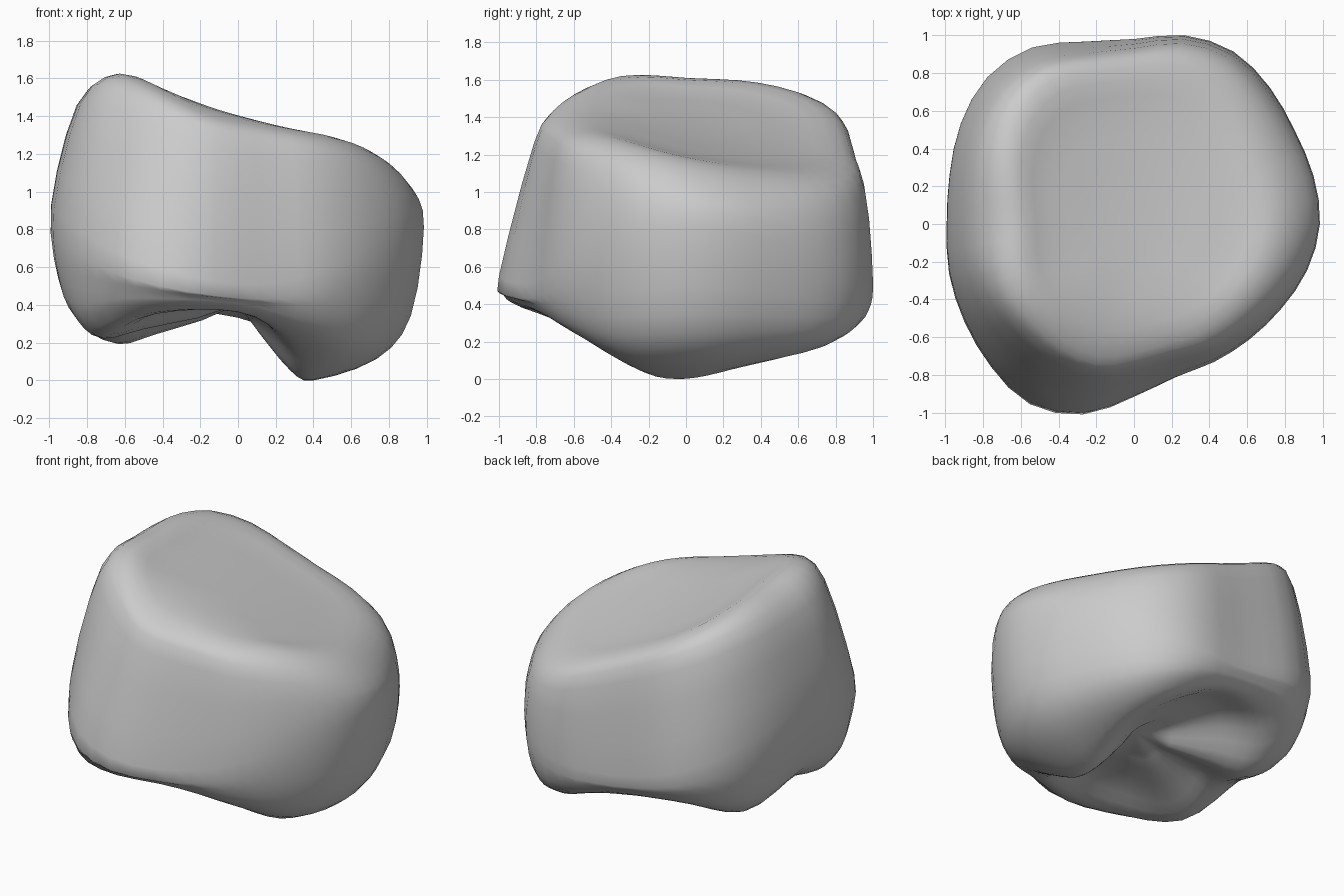
import bpy
import bmesh
from math import cos, sin, pi, radians, floor

old = bpy.data.objects.get("Cube")
if old:
    bpy.data.objects.remove(old, do_unlink=True)

SEGMENTS = 48
STEPS = 3


def spline(a, b, c, d, t):
    """Catmull-Rom value between b and c."""
    return b + t / 2 * (c - a + t * (2 * a - 5 * b + 4 * c - d + t * (3 * (b - c) + d - a)))


def around(values, angle):
    """Sample a closed list of values at an angle."""
    n = len(values)
    u = angle / (2 * pi) * n
    i = floor(u)
    return spline(*(values[(i + k) % n] for k in (-1, 0, 1, 2)), u - i)


# Widest outline, counter-clockwise from +x
waist = [.985, .985, .985, 1.02, 1.055, 1.035, .98, 1, 1.08, 1.1, 1.06, 1.01,
         .99, 1.01, 1.03, 1.06, 1.09, 1.035, .91, .84, .845, .865, .9, .95]
# Top plateau and shoulder as fractions of the waist, every thirty degrees
plateau = [.77, .79, .83, .85, .81, .72, .65, .67, .66, .75, .8, .78]
shoulder = [.94, .95, .96, .95, .92, .89, .86, .84, .78, .86, .92, .94]
# Radius and height of the lower rim
rim = [.41, .5, .78, .83, .8, .73, .67, .82, .88, .75, .52, .43]
rim_height = [0, .05, .16, .33, .35, .19, .27, .22, .35, .36, .2, .03]


def top_height(x, y):
    """Tilted, slightly dished upper face that droops at the front."""
    tilt = 1.375 - .33 * x - .14 * (y + .15)
    return tilt + .1 * x * x - .08 * x * y - .6 * max(0, -y - .3) ** 2


def column(angle):
    """Radius and height control points from the top face to the hollow."""
    w, r, low = around(waist, angle), around(rim, angle), around(rim_height, angle)
    t, e = w * around(plateau, angle), w * around(shoulder, angle)
    mid = .69 + .18 * cos(2 * angle) - .06 * cos(angle)
    edge = top_height(t * cos(angle), t * sin(angle))
    points = [(t * f, top_height(t * f * cos(angle), t * f * sin(angle))) for f in (.3, .7, 1)]
    points += [(e, edge - .15), (w, mid)]
    points += [(r + (w - r) * f, low + (mid - low) * g) for f, g in ((.88, .42), (.57, .14), (0, 0))]
    points += [(r * .7, low + .05), (r * .3, low * .4 + .24)]
    return points


def smooth_column(angle):
    """Curve through the control points of one column."""
    p = column(angle)
    p = [p[0]] + p + [p[-1]]
    out = []
    for i in range(1, len(p) - 2):
        for s in range(STEPS):
            out.append([spline(*(p[i + k][a] for k in (-1, 0, 1, 2)), s / STEPS) for a in (0, 1)])
    out.append(p[-1])
    return [(r * cos(angle), r * sin(angle), z) for r, z in out]


# Rounded body, lofted from columns and capped at both ends
bm = bmesh.new()
columns = [[bm.verts.new(v) for v in smooth_column(2 * pi * i / SEGMENTS)] for i in range(SEGMENTS)]
for i, here in enumerate(columns):
    after = columns[(i + 1) % SEGMENTS]
    for j in range(len(here) - 1):
        bm.faces.new((here[j], here[j + 1], after[j + 1], after[j]))
for row, height in ((0, top_height(0, 0)), (-1, .4)):
    hub = bm.verts.new((0, 0, height))
    for i in range(SEGMENTS):
        bm.faces.new((hub, columns[i][row], columns[(i + 1) % SEGMENTS][row]))
bmesh.ops.recalc_face_normals(bm, faces=bm.faces)

# Rest on the ground
lowest = min(v.co.z for v in bm.verts)
bmesh.ops.translate(bm, vec=(0, 0, -lowest), verts=bm.verts)

mesh = bpy.data.meshes.new("rounded_body")
bm.to_mesh(mesh)
bm.free()
body = bpy.data.objects.new("rounded_body", mesh)
bpy.context.collection.objects.link(body)

# Plain grey material
grey = bpy.data.materials.new("plain_grey")
grey.use_nodes = True
colour = (.6, .6, .6, 1)
grey.diffuse_color = colour
grey.node_tree.nodes["Principled BSDF"].inputs["Base Color"].default_value = colour
mesh.materials.append(grey)

# Smooth shading
bpy.ops.object.select_all(action="DESELECT")
body.select_set(True)
bpy.context.view_layer.objects.active = body
bpy.ops.object.shade_smooth_by_angle(angle=radians(60))
